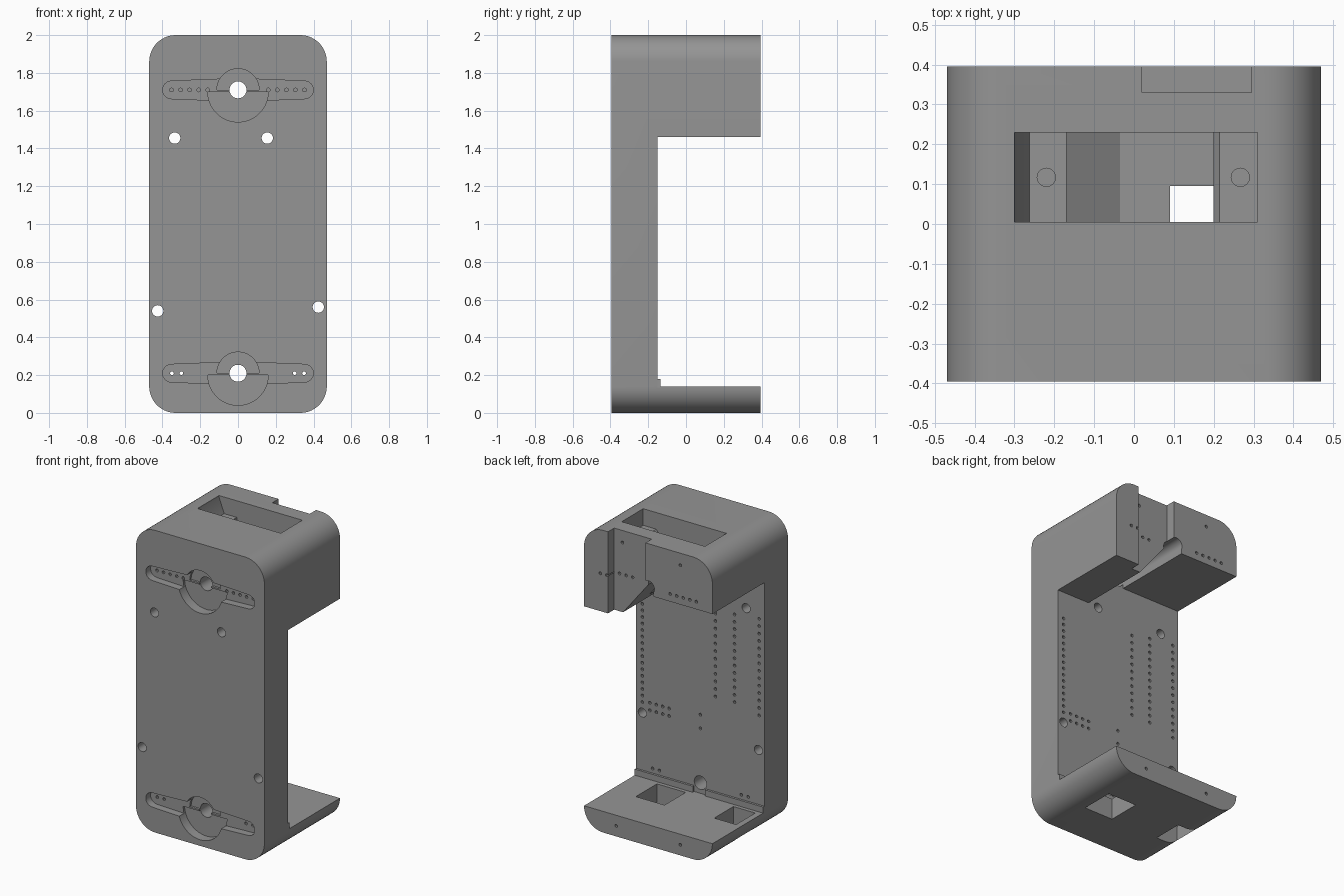
import bpy, bmesh, math

if "Cube" in bpy.data.objects:
    bpy.data.objects.remove(bpy.data.objects["Cube"])

grey = bpy.data.materials.new("plain grey")
grey.diffuse_color = (0.3, 0.3, 0.3, 1)
grey.use_nodes = True
grey.node_tree.nodes["Principled BSDF"].inputs["Base Color"].default_value = grey.diffuse_color


def add_prism(bm, pts, y0, y1):
    """Extrude a closed x-z outline from y0 to y1."""
    face = bm.faces.new([bm.verts.new((x, y0, z)) for x, z in pts])
    out = bmesh.ops.extrude_face_region(bm, geom=[face])
    verts = [g for g in out["geom"] if isinstance(g, bmesh.types.BMVert)]
    bmesh.ops.translate(bm, vec=(0, y1 - y0, 0), verts=verts)


def circle(cx, cz, r, n=24, a0=0, a1=2 * math.pi):
    full = a1 - a0 > 6.28
    m = n if full else n - 1
    return [(cx + r * math.cos(a0 + (a1 - a0) * i / m),
             cz + r * math.sin(a0 + (a1 - a0) * i / m)) for i in range(n)]


def rect(x0, x1, z0, z1):
    return [(x0, z0), (x1, z0), (x1, z1), (x0, z1)]


def make(name, prisms):
    bm = bmesh.new()
    for pts, y0, y1 in prisms:
        add_prism(bm, pts, y0, y1)
    bmesh.ops.recalc_face_normals(bm, faces=bm.faces)
    me = bpy.data.meshes.new(name)
    bm.to_mesh(me)
    bm.free()
    ob = bpy.data.objects.new(name, me)
    bpy.context.collection.objects.link(ob)
    me.materials.append(grey)
    return ob


def cut(target, name, prisms):
    tool = make(name, prisms)
    mod = target.modifiers.new(name, 'BOOLEAN')
    mod.operation, mod.solver, mod.object = 'DIFFERENCE', 'EXACT', tool
    bpy.context.view_layer.objects.active = target
    bpy.ops.object.modifier_apply(modifier=name)
    bpy.data.objects.remove(tool)


# Rounded body
R, W = 0.14, 0.47
outline = []
for k, (cx, cz) in enumerate([(W - R, 2 - R), (R - W, 2 - R), (R - W, R), (W - R, R)]):
    outline += circle(cx, cz, R, 12, k * math.pi / 2, (k + 1) * math.pi / 2)
body = make("bracket_body", [(outline, -0.395, 0.395)])

# Open middle with the stepped, ramped underside of the upper block
cut(body, "middle_opening", [([(-0.6, 0.14), (0.6, 0.14), (0.6, 1.46), (0.23, 1.46),
                               (0.03, 1.71), (-0.04, 1.71), (-0.04, 1.66),
                               (-0.6, 1.66)], -0.15, 0.5)])

# Motor pocket in the top, with mounting ledges
cut(body, "motor_pocket", [([(-0.3, 2.1), (-0.3, 1.99), (-0.262, 1.89), (-0.17, 1.89),
                             (-0.17, 1.87), (-0.035, 1.78), (0.2, 1.78), (0.2, 1.87),
                             (0.215, 1.89), (0.31, 1.89), (0.31, 2.1)], 0.005, 0.23)])
# Cable hole, back channel and base windows
cut(body, "cable_hole", [(rect(0.09, 0.2, 1.3, 1.83), 0.005, 0.095)])
cut(body, "back_channel", [(rect(0.02, 0.295, 1.4, 2.1), 0.33, 0.5)])
cut(body, "base_windows", [(rect(0.08, 0.29, -0.1, 0.2), -0.11, 0.11),
                           (rect(-0.43, -0.27, -0.1, 0.2), -0.11, 0.09)])

# Lever-shaped recesses in the front with round relief behind the hub
for zc in (1.71, 0.21):
    a = math.asin(0.058 / 0.09)
    lever = (circle(0.352, zc, 0.047, 12, -math.pi / 2, math.pi / 2)
             + circle(0, zc, 0.09, 10, a, math.pi - a)
             + circle(-0.352, zc, 0.047, 12, math.pi / 2, 1.5 * math.pi)
             + circle(0, zc, 0.09, 10, math.pi + a, 2 * math.pi - a))
    cut(body, "lever_recess", [(lever, -0.5, -0.345)])
    cut(body, "lower_relief", [(circle(0, zc - 0.01, 0.16, 32, math.pi, 2 * math.pi), -0.5, -0.33)])
    cut(body, "upper_relief", [(circle(0, zc, 0.112, 24, 0, math.pi), -0.5, -0.33)])

# Shaft and screw holes running right through
cut(body, "through_holes", [(circle(x, z, r), -0.6, 0.6) for x, z, r in
                            [(0, 1.71, 0.045), (0, 0.21, 0.045), (-0.335, 1.455, 0.03),
                             (0.155, 1.455, 0.03), (-0.425, 0.54, 0.03), (0.425, 0.56, 0.03)]])

# Rows of pin holes in the panel, lever arms, block and base
pins = []
for x, z0, z1, n in [(0.425, 0.63, 1.28, 16), (-0.11, 0.81, 1.36, 12),
                     (-0.25, 0.81, 1.39, 13), (-0.43, 0.77, 1.41, 14)]:
    pins += [(x, z0 + (z1 - z0) * i / (n - 1), -0.2, 0) for i in range(n)]
pins += [(0.37 - 0.047 * i, z, -0.2, 0) for i in range(4) for z in (0.64, 0.59)]
pins += [(0, 0.66, -0.2, 0), (0, 0.57, -0.2, 0)]
for s in (-1, 1):
    pins += [(s * x, 0.21, -0.5, 0) for x in (0.30, 0.35)]
    for i in range(5):
        x = s * (0.16 + 0.048 * i)
        pins += [(x, 1.71, -0.5, -0.3), (x, 1.71, 0.31, 0.5)]
    pins += [(s * 0.235, 0.07, 0.33, 0.5), (s * 0.235, 1.92, 0.29, 0.5)]
cut(body, "pin_holes", [(circle(x, z, 0.01, 8), y0, y1) for x, z, y0, y1 in pins])


# Vertical screw holes in the two ledges
def drill(x, y, z0, z1, r):
    bpy.ops.mesh.primitive_cylinder_add(vertices=24, radius=r, depth=z1 - z0,
                                        location=(x, y, (z0 + z1) / 2))
    tool = bpy.context.object
    mod = body.modifiers.new("drill", 'BOOLEAN')
    mod.operation, mod.solver, mod.object = 'DIFFERENCE', 'EXACT', tool
    bpy.context.view_layer.objects.active = body
    bpy.ops.object.modifier_apply(modifier="drill")
    bpy.data.objects.remove(tool)


drill(-0.22, 0.117, 1.8, 1.95, 0.023)
drill(0.267, 0.117, 1.8, 1.95, 0.023)

# Small step where the panel meets the base, interrupted at the shaft
make("base_step", [(rect(-0.47, -0.045, 0.135, 0.18), -0.152, -0.135),
                   (rect(0.045, 0.47, 0.135, 0.18), -0.152, -0.135)])

# Smooth rounded corners, sharp edges kept
bpy.ops.object.select_all(action='DESELECT')
body.select_set(True)
bpy.context.view_layer.objects.active = body
bpy.ops.object.shade_smooth_by_angle(angle=math.radians(30))
